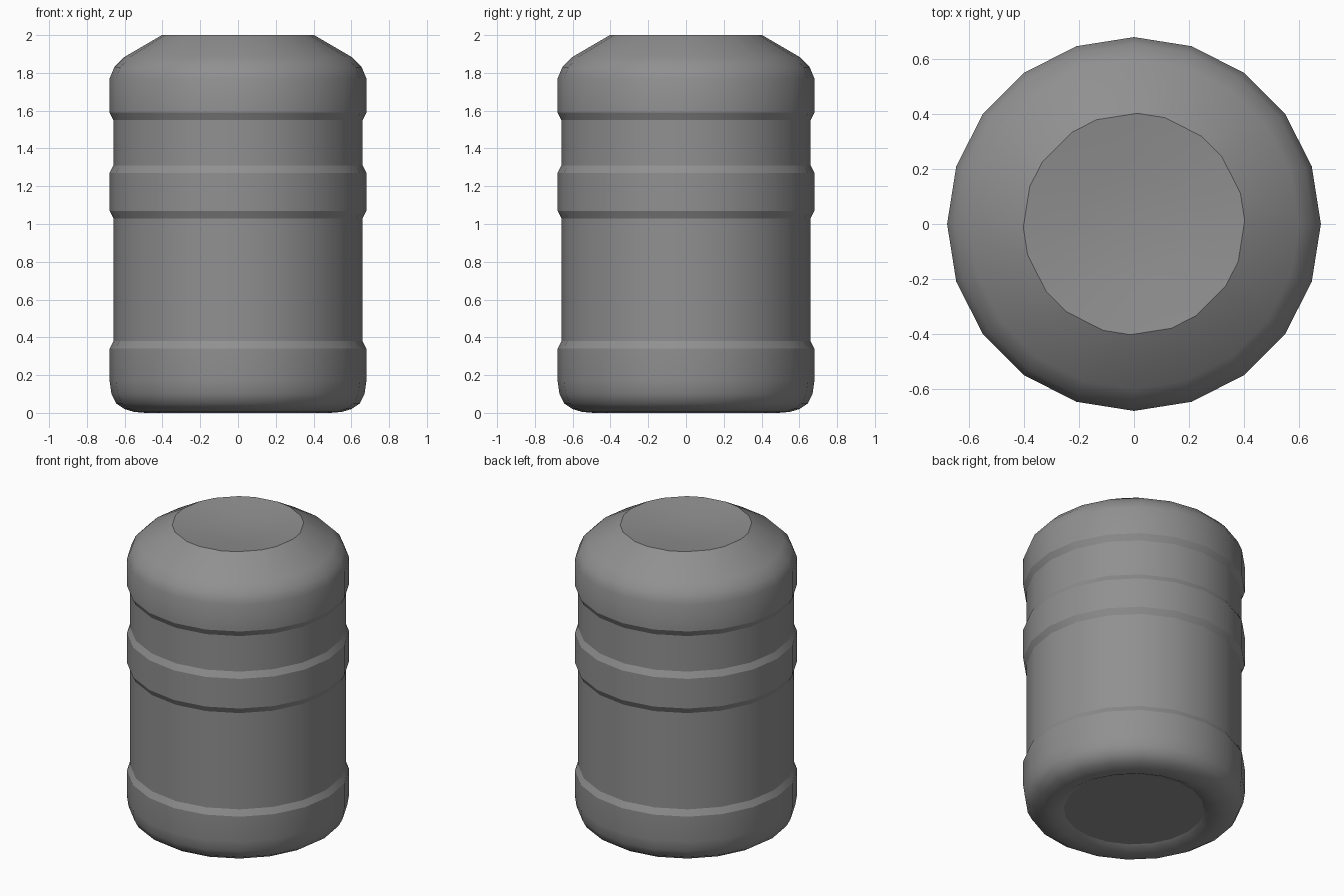
import bpy
import bmesh
import math

cube = bpy.data.objects.get("Cube")
if cube:
    bpy.data.objects.remove(cube, do_unlink=True)

SIDES = 20
WIDE, NARROW = 0.68, 0.66

# Plain grey material
grey = bpy.data.materials.new("matte grey")
grey.use_nodes = True
colour = (0.28, 0.28, 0.28, 1)
grey.diffuse_color = colour
grey.node_tree.nodes["Principled BSDF"].inputs["Base Color"].default_value = colour

# Profile as (radius, height, crisp edge), from the recessed base to the dished top
profile = [
    (0.43, 0.03, True), (0.49, 0.0, False), (0.55, 0.005, False), (0.60, 0.02, False),
    (0.645, 0.05, False), (0.67, 0.10, False), (WIDE, 0.17, False),
    (WIDE, 0.34, True), (NARROW, 0.38, True),
    (NARROW, 1.03, True), (WIDE, 1.07, True),
    (WIDE, 1.27, True), (NARROW, 1.31, True),
    (NARROW, 1.55, True), (WIDE, 1.59, True),
    (WIDE, 1.77, False), (0.655, 1.83, False), (0.60, 1.885, False),
    (0.403, 2.0, True), (0.20, 1.975, False),
]

bm = bmesh.new()


def add_ring(radius, z, skew):
    """One ring of vertices; skew pairs up neighbouring vertices."""
    ring = []
    for i in range(SIDES):
        a = math.tau * i / SIDES + (skew if i % 2 == 0 else -skew)
        ring.append(bm.verts.new((radius * math.cos(a), radius * math.sin(a), z)))
    return ring


rings = [add_ring(r, z, math.radians(1.75) if z > 1.9 else 0.0) for r, z, _ in profile]

# Walls between the rings
for low, high in zip(rings, rings[1:]):
    for i in range(SIDES):
        j = (i + 1) % SIDES
        bm.faces.new((low[i], low[j], high[j], high[i]))

# Flat base and the middle of the shallow dish
bm.faces.new(list(reversed(rings[0])))
middle = bm.verts.new((0, 0, 1.965))
for i in range(SIDES):
    bm.faces.new((rings[-1][i], rings[-1][(i + 1) % SIDES], middle))

for face in bm.faces:
    face.smooth = True

# Crisp edges around the grooves, rim and base
for ring, (_, _, crisp) in zip(rings, profile):
    if crisp:
        for i in range(SIDES):
            bm.edges.get((ring[i], ring[(i + 1) % SIDES])).smooth = False

mesh = bpy.data.meshes.new("container_body")
bm.to_mesh(mesh)
bm.free()
mesh.materials.append(grey)
body = bpy.data.objects.new("container_body", mesh)
bpy.context.collection.objects.link(body)
